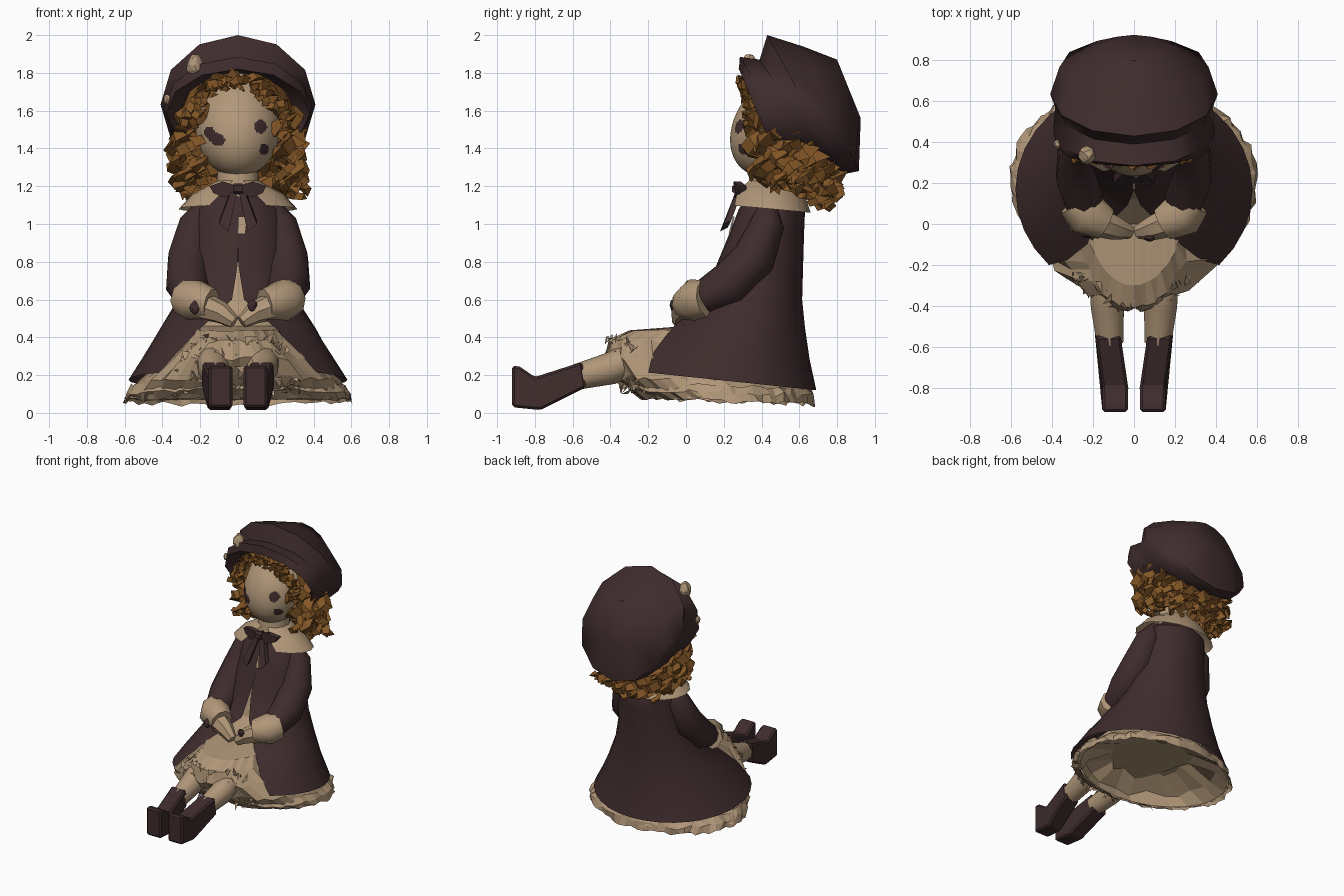
import bpy, bmesh, math, random
from mathutils import Vector

random.seed(4)
if "Cube" in bpy.data.objects:
    bpy.data.objects.remove(bpy.data.objects["Cube"], do_unlink=True)


def material(name, rgb):
    m = bpy.data.materials.new(name)
    m.use_nodes = True
    m.diffuse_color = (*rgb, 1)
    m.node_tree.nodes["Principled BSDF"].inputs["Base Color"].default_value = (*rgb, 1)
    return m


DARK = material("dark maroon cloth", (0.050, 0.025, 0.026))
CREAM = material("cream", (0.44, 0.31, 0.19))
HAIR = material("chestnut hair", (0.23, 0.095, 0.02))


def finish(bm, name, mat, smooth=True):
    bmesh.ops.recalc_face_normals(bm, faces=bm.faces)
    me = bpy.data.meshes.new(name)
    bm.to_mesh(me)
    bm.free()
    me.materials.append(mat)
    ob = bpy.data.objects.new(name, me)
    bpy.context.collection.objects.link(ob)
    if smooth:
        bpy.ops.object.select_all(action="DESELECT")
        ob.select_set(True)
        bpy.context.view_layer.objects.active = ob
        bpy.ops.object.shade_smooth_by_angle(angle=math.radians(45))
    return ob


def skin(bm, rows, closed):
    """Bridge successive rows of vertices with quads."""
    rows = [[bm.verts.new(p) for p in r] for r in rows]
    n = len(rows[0])
    for a, b in zip(rows, rows[1:]):
        for i in range(n if closed else n - 1):
            j = (i + 1) % n
            bm.faces.new((a[i], a[j], b[j], b[i]))
    return rows


def loft(name, mat, rings, n=20, cap=False, smooth=True):
    """Elliptical rings: front (y, z), back (y, z), half width, front gap angle, jitter."""
    bm = bmesh.new()
    rows = []
    is_open = any(len(r) > 3 and r[3] > 0 for r in rings)
    for front, back, rx, *extra in rings:
        gap, jit = (extra + [0, 0])[:2]
        cy, cz = (front[0] + back[0]) / 2, (front[1] + back[1]) / 2
        row = []
        for i in range(n + 1 if is_open else n):
            t = gap + (math.tau - 2 * gap) * i / n
            p = Vector((rx * math.sin(t), cy + (front[0] - cy) * math.cos(t),
                        cz + (front[1] - cz) * math.cos(t)))
            row.append(p + Vector([random.uniform(-jit, jit) for _ in range(3)]))
        rows.append(row)
    vs = skin(bm, rows, not is_open)
    if cap:
        bm.faces.new(vs[-1])
    return finish(bm, name, mat, smooth)


def add_tube(bm, pts, radii, n=8, jit=0):
    """Tube along points, its frame carried along so that it never twists."""
    pts = [Vector(p) for p in pts]
    rows = []
    u = Vector((.31, .84, .45))
    for i, p in enumerate(pts):
        d = (pts[min(i + 1, len(pts) - 1)] - pts[max(i - 1, 0)]).normalized()
        u = (u - d * u.dot(d)).normalized()
        v = d.cross(u)
        rows.append([p + (u * math.cos(math.tau * k / n) + v * math.sin(math.tau * k / n))
                     * radii[i] * random.uniform(1 - jit, 1 + jit) for k in range(n)])
    vs = skin(bm, rows, True)
    bm.faces.new(vs[0])
    bm.faces.new(vs[-1])


def tube(name, mat, pts, radii, n=8):
    bm = bmesh.new()
    add_tube(bm, pts, radii, n)
    return finish(bm, name, mat)


def prism(name, mat, outline, push):
    """Extrude a flat outline along a vector."""
    bm = bmesh.new()
    f = bm.faces.new([bm.verts.new(p) for p in outline])
    res = bmesh.ops.extrude_face_region(bm, geom=[f])
    bmesh.ops.translate(bm, vec=push, verts=[g for g in res["geom"] if isinstance(g, bmesh.types.BMVert)])
    return finish(bm, name, mat, False)


def blob(name, mat, spot, size):
    bm = bmesh.new()
    bmesh.ops.create_icosphere(bm, subdivisions=2, radius=1)
    for v in bm.verts:
        v.co = Vector([c * s * random.uniform(.85, 1.15) + o for c, s, o in zip(v.co, size, spot)])
    finish(bm, name, mat, False)


# Coat, open below the waist
loft("coat", DARK, [
    ((.34, 1.17), (.54, 1.17), .11), ((.28, 1.08), (.63, 1.07), .23), ((.23, .95), (.625, .95), .25),
    ((.16, .78), (.62, .78), .27, .01), ((.09, .6), (.615, .6), .32, .1),
    ((-.12, .45), (.63, .45), .41, .5), ((-.29, .32), (.655, .28), .5, .71),
    ((-.36, .23), (.69, .12), .58, .8)], 24)

# Dress with crumpled lace front, hem and lining
loft("dress", CREAM, [
    ((.17, .8), (.58, .8), .22), ((.12, .6), (.57, .6), .27), ((.0, .46), (.55, .46), .27),
    ((-.3, .435), (.55, .44), .25, 0, .004), ((-.41, .38), (.56, .37), .29, 0, .012),
    ((-.42, .29), (.58, .23), .4, 0, .018), ((-.36, .19), (.63, .14), .53, 0, .016),
    ((-.24, .08), (.67, .07), .6, 0, .012)], 56, smooth=False)
loft("lace_hem", CREAM, [
    ((-.29, .16), (.66, .13), .56, 0, .01), ((-.3, .12), (.68, .09), .6, 0, .015),
    ((-.22, .075), (.68, .045), .605, 0, .014)], 72, smooth=False)
loft("skirt_lining", CREAM, [
    ((-.22, .08), (.66, .07), .58), ((-.22, .15), (.6, .14), .5, 0, .025),
    ((-.1, .23), (.45, .22), .3, 0, .03)], 24, cap=True, smooth=False)
bm = bmesh.new()
for i in range(110):
    t = random.uniform(-.8, .8)
    z = random.uniform(.1, .4)
    c = Vector((math.sin(t) * (.62 - .75 * z), .1 - .5 * math.cos(t) + max(0, .25 - z) * .6, z))
    bm.faces.new([bm.verts.new(c + Vector([random.uniform(-.04, .04) for _ in range(3)])) for _ in range(3)])
finish(bm, "lace_scraps", CREAM, False)

# Collar and neck
loft("collar", CREAM, [
    ((.33, 1.23), (.57, 1.23), .11, .25), ((.26, 1.17), (.63, 1.15), .24, .35),
    ((.23, 1.10), (.66, 1.06), .315, .5)], 14)
tube("neck", CREAM, [(0, .44, 1.05), (0, .45, 1.38)], [.13, .1], 12)

for s, side in ((-1, "right"), (1, "left")):
    # Arms
    tube(side + "_sleeve", DARK, [(s * .17, .44, 1.1), (s * .225, .43, 1.0), (s * .26, .36, .82),
                                  (s * .265, .23, .68), (s * .245, .09, .61)], [.05, .09, .115, .12, .09], 10)
    tube(side + "_cuff", CREAM, [(s * .275, .11, .605), (s * .235, .05, .595), (s * .14, .0, .575)],
         [.1, .115, .085], 9)
    tube(side + "_hand", CREAM, [(s * .17, .01, .56), (s * .09, -.02, .53), (s * .02, -.04, .48)],
         [.075, .06, .035], 7)
    # Legs and boots
    x = .13 * s
    tube(side + "_leg", CREAM, [(x, -.15, .28), (x, -.3, .28), (x, -.4, .235), (x * .9, -.58, .19)],
         [.07, .09, .085, .068], 10)
    side_view = [(-.92, .25), (-.88, .245), (-.8, .19), (-.55, .27), (-.53, .135), (-.77, .015), (-.92, .03)]
    boot = prism(side + "_boot", DARK, [(s * .03, y, z) for y, z in side_view], (s * .125, 0, 0))
    for v in boot.data.vertices:
        v.co.x += s * max(0, v.co.y + .8) * .14
    b = boot.modifiers.new("soft edges", "BEVEL")
    b.width, b.segments = .012, 1
    # Bow loop and tail
    prism(side + "_bow_loop", DARK, [(0, .26, 1.2), (s * .08, .25, 1.225), (s * .15, .28, 1.2),
                                     (s * .13, .28, 1.165), (s * .07, .25, 1.14), (0, .26, 1.17)], (0, .04, 0))
    prism(side + "_bow_tail", DARK, [(0, .27, 1.19), (s * .04, .26, 1.16), (s * .1, .2, 1.0),
                                     (s * .05, .18, .96)], (0, .04, .02))
tube("bow_knot", DARK, [(-.025, .27, 1.185), (.025, .27, 1.185)], [.03, .03], 6)
prism("front_button", CREAM, [(0, .235, .95), (.04, .235, .95), (.045, .258, 1.04), (0, .258, 1.04)], (0, -.009, 0))
blob("right_cuff_button", DARK, (-.23, -.055, .555), (.025, .015, .035))
blob("left_cuff_button", DARK, (.075, -.07, .57), (.025, .015, .03))

# Head with painted eyes and mouth
bm = bmesh.new()
bmesh.ops.create_uvsphere(bm, u_segments=144, v_segments=112, radius=1)
for v in bm.verts:
    lean = .28 * (v.co.z * .28 + .11) - .015
    v.co = Vector((v.co.x * .23, .48 + lean + v.co.y * .25, 1.53 + v.co.z * .28))
spots = ((-.152, 1.485, .028, .032), (-.13, 1.46, .03, .028), (-.105, 1.445, .036, .032),
         (.12, 1.515, .032, .038), (.138, 1.395, .024, .03))
for f in bm.faces:
    c = f.calc_center_median()
    if c.y < .48 and any(((c.x - a) / w) ** 2 + ((c.z - b) / h) ** 2 < 1 for a, b, w, h in spots):
        f.material_index = 1
finish(bm, "head", CREAM).data.materials.append(DARK)

# Hair: inner shell and tangled ringlets
loft("hair_shell", HAIR, [
    ((.36, 1.78), (.6, 1.8), .22, .9), ((.3, 1.6), (.8, 1.6), .3, 1.0),
    ((.3, 1.4), (.8, 1.38), .31, 1.0), ((.32, 1.25), (.76, 1.18), .29, 1.0)], 20)
bm = bmesh.new()


def curl(a, b, coil, thick, turns):
    a, b = Vector(a), Vector(b)
    d = (b - a).normalized()
    u = d.cross(Vector((.2, 1, .1))).normalized()
    v = d.cross(u)
    phase = random.uniform(0, math.tau)
    n = int(turns * 5)
    pts = [a.lerp(b, i / n) + (u * math.cos(phase + i * 1.25) + v * math.sin(phase + i * 1.25)) * coil
           for i in range(n + 1)]
    add_tube(bm, pts, [thick * (1 - .4 * i / n) for i in range(n + 1)], 3, .5)


for layer in range(2):
    for i in range(17):
        t = .85 + (math.tau - 1.7) * (i + layer * .5) / 16.5
        back = (1 - math.cos(t)) / 2
        r = 1 - .16 * layer
        x, y = .32 * r * math.sin(t), .54 - .25 * r * math.cos(t)
        low = 1.25 - .13 * back + random.uniform(-.035, .035)
        curl((x * .93, y - .02, 1.68 - .28 * back), (x * 1.04, y, low), .042, .042, 3)
for i in range(17):
    t = -1.35 + 2.7 * i / 16
    x, z = .26 * math.sin(t), 1.52 + .27 * math.cos(t)
    y = .305 + .04 * abs(math.sin(t))
    curl((x, y + .02, z), (x + random.uniform(-.05, .05), y - .02, z - .06), .024, .032, 1.5)
finish(bm, "ringlets", HAIR, False)

# Large soft cap tilted backwards, with ornaments
loft("cap", DARK, [
    ((.36, 1.80), (.58, 1.37), .31), ((.28, 1.82), (.48, 1.35), .38), ((.285, 1.885), (.62, 1.33), .395),
    ((.39, 1.87), (.75, 1.32), .385), ((.43, 2.0), (.84, 1.265), .41), ((.62, 1.94), (.915, 1.28), .365),
    ((.8, 1.87), (.925, 1.56), .16)], 12, cap=True)
blob("cap_flower", CREAM, (-.23, .335, 1.84), (.042, .045, .06))
blob("cap_bead", CREAM, (-.375, .39, 1.66), (.02, .022, .028))
